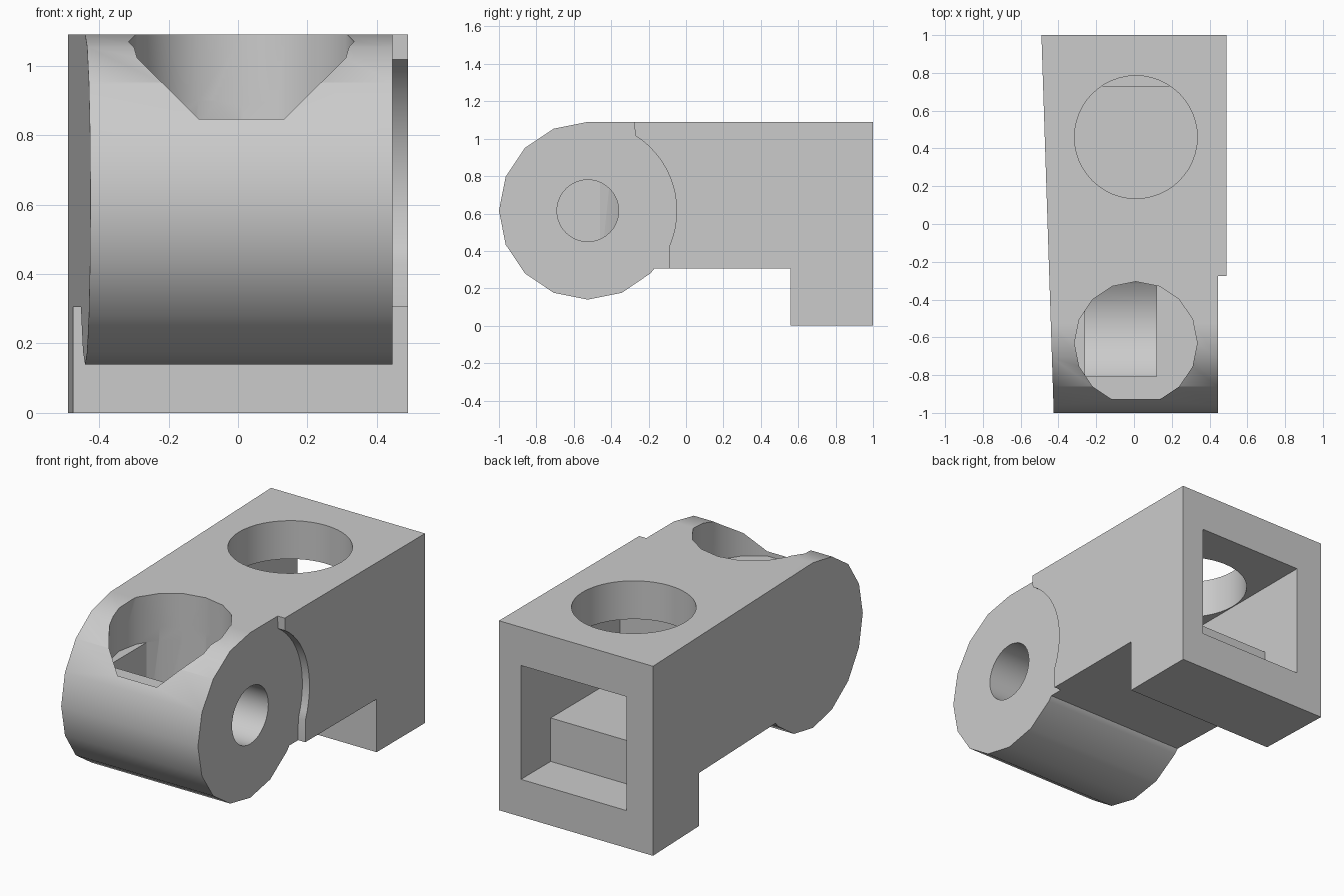
import bpy, bmesh
from math import cos, sin, radians
from mathutils import Vector

cube = bpy.data.objects.get("Cube")
if cube:
    bpy.data.objects.remove(cube, do_unlink=True)

BARREL = (-0.525, 0.615)      # y, z of the barrel axis
POCKET = (0.01, -0.63)        # x, y of the front pocket
SOCKET = (0.01, 0.46)         # x, y of the rear round opening

grey = bpy.data.materials.new("plain_grey")
grey.use_nodes = True
colour = (0.6, 0.6, 0.6, 1)
grey.diffuse_color = colour
grey.node_tree.nodes["Principled BSDF"].inputs["Base Color"].default_value = colour


def arc(centre, r, start, end, steps):
    angles = [radians(start + (end - start) * i / steps) for i in range(steps + 1)]
    return [(centre[0] + r * cos(a), centre[1] + r * sin(a)) for a in angles]


def circle(centre, r, n):
    return arc(centre, r, 0, 360, n)[:-1]


def prism(name, points, axis, low, high):
    """Extrude a profile: (y, z) points along X or (x, y) points along Z."""
    bm = bmesh.new()
    place = (lambda p, d: (d, *p)) if axis == "X" else (lambda p, d: (*p, d))
    face = bm.faces.new([bm.verts.new(place(p, low)) for p in points])
    grown = bmesh.ops.extrude_face_region(bm, geom=[face])
    shift = Vector(place((0, 0), high - low))
    for v in grown["geom"]:
        if isinstance(v, bmesh.types.BMVert):
            v.co += shift
    bmesh.ops.recalc_face_normals(bm, faces=bm.faces)
    mesh = bpy.data.meshes.new(name)
    bm.to_mesh(mesh)
    bm.free()
    mesh.materials.append(grey)
    obj = bpy.data.objects.new(name, mesh)
    bpy.context.collection.objects.link(obj)
    return obj


def combine(obj, tool, operation):
    bpy.context.view_layer.objects.active = obj
    mod = obj.modifiers.new(operation, "BOOLEAN")
    mod.operation, mod.solver, mod.object = operation, "EXACT", tool
    bpy.ops.object.modifier_apply(modifier=mod.name)
    bpy.data.objects.remove(tool, do_unlink=True)


# Body: rounded barrel end, long block and rear foot in one side profile
profile = arc(BARREL, 0.475, 90, 292.5, 9)
profile += [(-0.19, 0.28), (-0.17, 0.305), (0.56, 0.305), (0.56, 0), (1, 0), (1, 1.09)]
body = prism("hinge_block", profile, "X", -0.49, 0.49)
for v in body.data.vertices:          # one side tapers towards the barrel
    if v.co.x < 0:
        v.co.x += 0.0325 * (1 - v.co.y)

# Shallow recess around the barrel on the left side
recess = [(-1.2, 1.3), (-0.28, 1.3)] + arc(BARREL, 0.475, 58, -23, 14)
recess += [(-0.09, 0.1), (-0.09, -0.1), (-1.2, -0.1)]
combine(body, prism("recess_cutter", recess, "X", 0.445, 0.7), "DIFFERENCE")

# Rear cavity with a raised shelf, and the round opening above it
cavity = [(1.1, 0.215), (1.1, 0.87), (0.1, 0.87), (0.1, 0.465), (0.73, 0.465), (0.73, 0.215)]
combine(body, prism("cavity_cutter", cavity, "X", -0.32, 0.35), "DIFFERENCE")
combine(body, prism("socket_cutter", circle(SOCKET, 0.325, 48), "Z", 0.7, 1.3), "DIFFERENCE")

# Front pocket with a flattened front side
ring = circle(POCKET, 0.325, 16)
del ring[12]
combine(body, prism("pocket_cutter", ring, "Z", 0.82, 1.3), "DIFFERENCE")

# Curved well below the pocket floor
well = prism("well_cutter", circle(BARREL, 0.35, 40), "X", -0.26, 0.12)
combine(well, prism("well_limit", ring, "Z", 0.2, 0.9), "INTERSECT")
combine(body, well, "DIFFERENCE")

# Pin hole from the left side into the well
combine(body, prism("pin_cutter", circle(BARREL, 0.165, 40), "X", 0, 0.7), "DIFFERENCE")

# Smooth the round surfaces and keep the flats flat
bpy.ops.object.select_all(action="DESELECT")
body.select_set(True)
bpy.context.view_layer.objects.active = body
bpy.ops.object.shade_smooth_by_angle(angle=radians(30))
weighted = body.modifiers.new("flat_faces", "WEIGHTED_NORMAL")
weighted.keep_sharp = True
